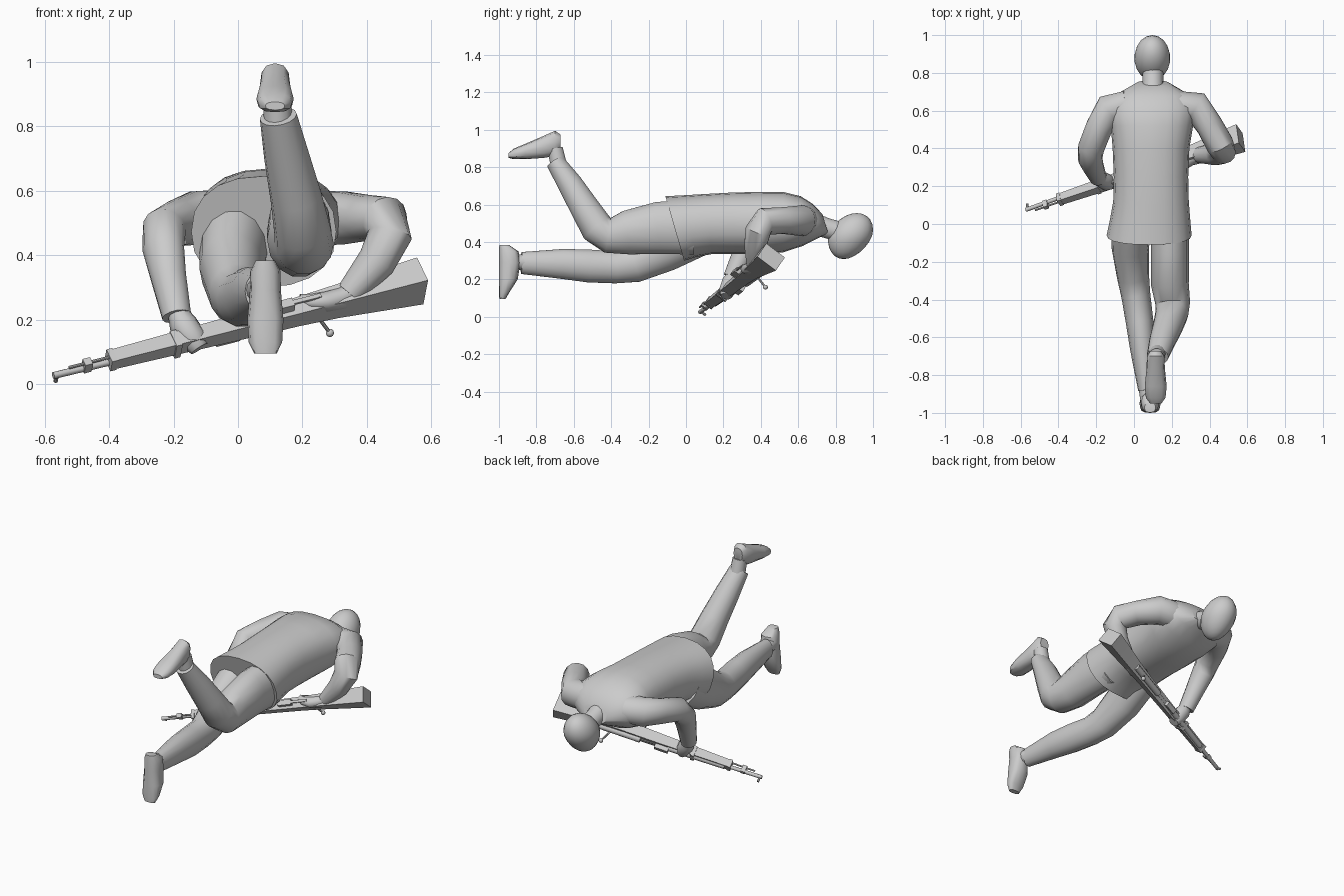
import bpy, bmesh, math
from mathutils import Vector as V

grey = bpy.data.materials.new("plain_grey")
grey.diffuse_color = (0.6, 0.6, 0.6, 1)


def finish(name, bm, angle=40):
    bmesh.ops.recalc_face_normals(bm, faces=bm.faces)
    me = bpy.data.meshes.new(name)
    bm.to_mesh(me)
    bm.free()
    me.materials.append(grey)
    me.shade_smooth()
    me.set_sharp_from_angle(angle=math.radians(angle))
    ob = bpy.data.objects.new(name, me)
    bpy.context.collection.objects.link(ob)
    return ob


def loft(name, rings, n=14, power=2.0, angle=40, turn=0.0):
    """Skin rings given as (centre, half-axis a, half-axis b)."""
    bm = bmesh.new()
    rows = []
    for c, a, b in rings:
        row = []
        for i in range(n):
            t = 2 * math.pi * i / n + turn
            ct, st = math.cos(t), math.sin(t)
            ca = math.copysign(abs(ct) ** (2 / power), ct)
            sa = math.copysign(abs(st) ** (2 / power), st)
            row.append(bm.verts.new(c + a * ca + b * sa))
        rows.append(row)
    for r0, r1 in zip(rows, rows[1:]):
        for i in range(n):
            j = (i + 1) % n
            bm.faces.new((r0[i], r0[j], r1[j], r1[i]))
    bm.faces.new(rows[0])
    bm.faces.new(rows[-1])
    return finish(name, bm, angle)


def limb(name, pts, n=14, side=(1, 0, 0)):
    """Tube along points (x, y, z, sideways radius, other radius)."""
    ps = [V(p[:3]) for p in pts]
    rings = []
    for i, p in enumerate(pts):
        t = (ps[min(i + 1, len(ps) - 1)] - ps[max(i - 1, 0)]).normalized()
        a = V(side)
        a = (a - t * a.dot(t)).normalized()
        b = t.cross(a)
        rings.append((ps[i], a * p[3], b * p[-1]))
    return loft(name, rings, n, angle=50)


# Jacket: cross sections along y (y, x, half width, top, bottom, slant)
jacket = [(-.06, .08, .225, .645, .30, -.29), (.02, .085, .213, .65, .32, -.2),
          (.12, .09, .2, .657, .335, -.1), (.25, .09, .197, .665, .335, 0),
          (.40, .09, .203, .668, .335, 0), (.52, .095, .218, .668, .345, 0),
          (.62, .095, .23, .645, .38, -.05), (.69, .098, .185, .605, .42, -.15),
          (.745, .10, .085, .55, .445, -.3)]
loft("jacket", [(V((x, y, (t + b) / 2)), V((w, 0, 0)),
                 V((0, s, 1)) * (t - b) / 2) for y, x, w, t, b, s in jacket],
     n=20, power=2.3)

# Neck and head, with the face turned to the ground
limb("neck", [(.1, .68, .50, .06), (.1, .75, .475, .055), (.1, .84, .45, .055)])
bm = bmesh.new()
bmesh.ops.create_uvsphere(bm, u_segments=18, v_segments=12, radius=1)
for v in bm.verts:
    x, y, z = v.co
    taper = 1 + .12 * min(z, 0)
    v.co = (.097 + .095 * x * taper, .878 + .117 * y * taper + .035 * z,
            .432 + .123 * z)
finish("head", bm, 60)

# Trouser legs
limb("right_leg", [(.19, .04, .48, .10, .15), (.19, -.15, .475, .10, .143),
                   (.19, -.32, .45, .10, .12), (.205, -.42, .435, .092, .095),
                   (.20, -.475, .475, .088, .092), (.18, -.54, .58, .08, .08),
                   (.15, -.62, .71, .07, .068), (.125, -.70, .83, .058, .05)])
limb("left_leg", [(-.01, .04, .45, .11, .14), (-.02, -.12, .36, .10, .125),
                  (-.005, -.28, .28, .085, .10), (.01, -.38, .265, .077, .088),
                  (.03, -.52, .272, .073, .09), (.045, -.66, .283, .066, .082),
                  (.065, -.88, .288, .043, .06)])
limb("right_ankle", [(.125, -.68, .81, .045), (.12, -.70, .90, .042)])
limb("left_ankle", [(.065, -.86, .29, .042), (.08, -.96, .30, .042)])

# Shoes: the right one lies back along y, the left one points down along z
shoe = [(-.672, .90, .975, .03), (-.70, .86, .995, .047), (-.76, .85, .968, .048),
        (-.86, .843, .925, .058), (-.92, .843, .90, .052), (-.95, .85, .875, .03)]
loft("right_shoe", [(V((.115, y, (b + t) / 2)), V((w, 0, 0)),
                     V((0, 0, (t - b) / 2))) for y, b, t, w in shoe], 12, 2.5)
shoe = [(.383, -.998, -.945, .03), (.35, -1.0, -.895, .047), (.29, -1.0, -.885, .048),
        (.20, -1.0, -.90, .056), (.13, -1.0, -.945, .052), (.095, -.998, -.965, .035)]
loft("left_shoe", [(V((.085, (b + f) / 2, z)), V((w, 0, 0)),
                    V((0, (f - b) / 2, 0))) for z, b, f, w in shoe], 12, 2.5)

# Sleeves
limb("left_sleeve", [(-.04, .62, .52, .085), (-.13, .605, .515, .085),
                     (-.185, .51, .50, .073), (-.228, .40, .48, .07),
                     (-.232, .345, .42, .065), (-.215, .30, .33, .056),
                     (-.19, .245, .21, .046)], side=(.5, .2, .8))
limb("right_sleeve", [(.23, .62, .515, .085), (.33, .62, .515, .083),
                      (.40, .52, .515, .072), (.455, .42, .51, .075),
                      (.47, .385, .46, .07), (.43, .37, .38, .06),
                      (.345, .365, .28, .042)], side=(.3, .9, .1))

# Hands wrapped on the rifle
limb("left_hand", [(-.19, .25, .23, .03), (-.17, .235, .185, .045),
                   (-.14, .22, .14, .045), (-.12, .215, .11, .03)], 10)
limb("right_hand", [(.365, .365, .29, .03), (.32, .355, .265, .035),
                    (.27, .34, .255, .05, .033), (.22, .335, .255, .045, .025),
                    (.19, .33, .26, .02)], 10, side=(0, 1, 0))

# Rifle frame: d runs muzzle to butt, u points to the sights, w sideways
muzzle, butt = V((-.572, .07, .03)), V((.565, .455, .32))
d = (butt - muzzle).normalized()
u = V((0, .82, -.56))
u = (u - d * u.dot(d)).normalized()
w = d.cross(u)


def at(s, up=0.0, side=0.0):
    return muzzle + d * s + u * up + w * side


def bar(name, s0, s1, up, h, t):
    """Box along the rifle, h high and t thick."""
    q = math.sqrt(.5)
    loft(name, [(at(s, up), u * h * q, w * t * q) for s in (s0, s1)],
         4, turn=math.pi / 4)


def rod(name, p, q, r, n=10):
    t = (q - p).normalized()
    a = t.orthogonal().normalized()
    loft(name, [(p, a * r, t.cross(a) * r), (q, a * r, t.cross(a) * r)], n)


stock = [(.2, 0, .045, .045), (.6, 0, .06, .055), (.82, -.002, .068, .062),
         (.95, -.004, .08, .07), (1.235, 0, .125, .092)]
loft("rifle_stock", [(at(s, o), u * h * .7071, w * t * .7071)
                     for s, o, h, t in stock], 4, turn=math.pi / 4, angle=20)
rod("barrel", at(0, .006), at(.8, .026), .011)
rod("cleaning_rod", at(.05, -.016), at(.21, -.016), .005, 8)
rod("hand_guard", at(.22, .016), at(.56, .026), .018)
rod("receiver", at(.72, .034), at(.97, .036), .019)
bar("barrel_band", .10, .125, -.003, .042, .026)
bar("fore_cap", .185, .205, 0, .05, .05)
bar("rear_sight", .55, .63, .043, .026, .028)
bar("middle_band", .40, .42, .004, .066, .06)
rod("front_sight", at(.012, .005), at(.012, .04), .007, 8)
rod("bolt_handle", at(.89, .04), at(.93, .105, -.035), .006, 8)
bm = bmesh.new()
bmesh.ops.create_uvsphere(bm, u_segments=10, v_segments=8, radius=.013)
bmesh.ops.translate(bm, verts=bm.verts, vec=at(.93, .105, -.035))
finish("bolt_knob", bm)
bar("magazine", .72, .80, -.04, .05, .03)
bar("trigger_guard", .80, .89, -.058, .008, .014)
bar("trigger_guard_back", .885, .893, -.045, .035, .014)
